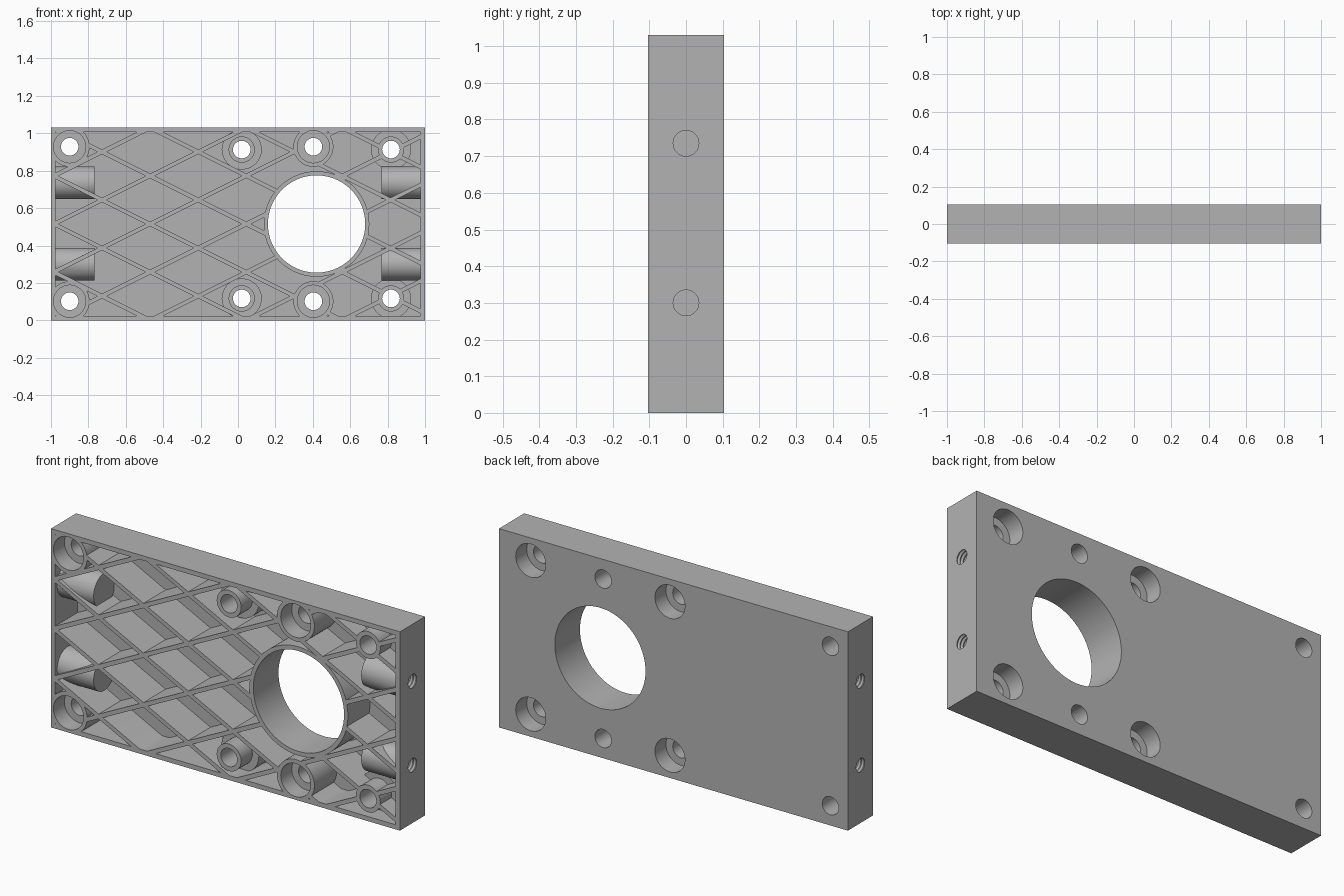
import bpy, bmesh, math
from mathutils import Matrix, Vector

cube = bpy.data.objects.get("Cube")
if cube:
    bpy.data.objects.remove(cube)

W, D, H = 2.0, 0.206, 1.03
FRONT, BACK, MID = -D / 2, D / 2, H / 2
WALL, OVER = 0.024, 0.05

grey = bpy.data.materials.new("plain_grey")
grey.use_nodes = True
COLOUR = (0.45, 0.45, 0.45, 1)
grey.diffuse_color = COLOUR
grey.node_tree.nodes["Principled BSDF"].inputs["Base Color"].default_value = COLOUR


def finish(name, bm):
    bmesh.ops.recalc_face_normals(bm, faces=bm.faces)
    mesh = bpy.data.meshes.new(name)
    bm.to_mesh(mesh)
    bm.free()
    mesh.materials.append(grey)
    obj = bpy.data.objects.new(name, mesh)
    bpy.context.collection.objects.link(obj)
    return obj


def box(name, centre, size, tilt=0):
    bm = bmesh.new()
    matrix = (Matrix.Translation(centre) @ Matrix.Rotation(tilt, 4, 'Y')
              @ Matrix.Diagonal((*size, 1)))
    bmesh.ops.create_cube(bm, size=1, matrix=matrix)
    return finish(name, bm)


def lathe(name, profile, origin, axis, sides=48):
    """Solid of revolution from (radius, distance along axis) points."""
    bm = bmesh.new()
    turn = Vector((0, 0, 1)).rotation_difference(Vector(axis)).to_matrix()
    rings = []
    for r, d in profile:
        ring = []
        for i in range(sides):
            a = math.tau * i / sides
            p = Vector((r * math.cos(a), r * math.sin(a), d))
            ring.append(bm.verts.new(turn @ p + Vector(origin)))
        rings.append(ring)
    for lo, hi in zip(rings, rings[1:]):
        for i in range(sides):
            j = (i + 1) % sides
            bm.faces.new((lo[i], lo[j], hi[j], hi[i]))
    bm.faces.new(rings[0])
    bm.faces.new(rings[-1])
    return finish(name, bm)


def combine(target, tool, operation):
    mod = target.modifiers.new("combine", 'BOOLEAN')
    mod.operation, mod.object, mod.solver = operation, tool, 'MANIFOLD'
    bpy.context.view_layer.objects.active = target
    bpy.ops.object.modifier_apply(modifier=mod.name)
    bpy.data.objects.remove(tool)


# Open-fronted shell, left long at the front and trimmed flush later
plate = box("mounting_plate", (0, -OVER / 2, MID), (W, D + OVER, H))
pocket = box("pocket", (0, -OVER - WALL, MID), (W - 2 * WALL, D + 2 * OVER, H - 2 * WALL))
combine(plate, pocket, 'DIFFERENCE')

# Diagonal lattice ribs
PITCH, NODE_X, RIB = 0.257, -0.47, 0.022
for side in (1, -1):
    for k in range(-5, 4):
        z = MID + side * (PITCH * k - 0.5 * NODE_X)
        rib = box("rib", (0, -OVER / 2, z), (2.6, D + OVER - 0.01, RIB),
                  -side * math.atan(0.5))
        combine(plate, rib, 'UNION')

# Collar of the large opening
OPEN_X, OPEN_R = 0.42, 0.26
ALONG = (0, 1, 0)
collar = lathe("collar", [(OPEN_R + 0.022, FRONT - OVER), (OPEN_R + 0.022, BACK - 0.01)],
               (OPEN_X, 0, MID), ALONG, 96)
combine(plate, collar, 'UNION')

# Bolt bosses: (x, distance from the middle height, recessed from the front)
BOLTS = [(-0.9, 0.413, True), (0.403, 0.413, True),
         (0.02, 0.398, False), (0.818, 0.398, False)]
HOLE, BORE, NECK, BOSS, DEPTH = 0.047, 0.086, 0.07, 0.107, 0.09
for x, dz, from_front in BOLTS:
    for side in (1, -1):
        if from_front:
            profile = [(BOSS, FRONT - OVER), (BOSS, BACK - 0.01)]
        else:
            step = BACK - DEPTH - WALL
            profile = [(NECK, FRONT - OVER), (NECK, step), (BOSS, step), (BOSS, BACK - 0.01)]
        combine(plate, lathe("boss", profile, (x, 0, MID + side * dz), ALONG), 'UNION')

# End bosses that carry the threaded holes
SCREW_Z = (0.30, 0.735)
for side in (1, -1):
    for z in SCREW_Z:
        boss = lathe("end_boss", [(0.087, 0.767), (0.087, 0.99)], (0, 0, z), (side, 0, 0))
        combine(plate, boss, 'UNION')

# Trim everything flush with the outer block
combine(plate, box("outer_block", (0, 0, MID), (W, D, H)), 'INTERSECT')

# Large opening
opening = lathe("opening", [(OPEN_R, -0.3), (OPEN_R, 0.3)], (OPEN_X, 0, MID), ALONG, 96)
combine(plate, opening, 'DIFFERENCE')

# Counterbored bolt holes
for x, dz, from_front in BOLTS:
    facing = 1 if from_front else -1
    profile = [(BORE, -0.2), (BORE, FRONT + DEPTH), (HOLE, FRONT + DEPTH), (HOLE, 0.2)]
    for side in (1, -1):
        hole = lathe("bolt_hole", profile, (x, 0, MID + side * dz), (0, facing, 0))
        combine(plate, hole, 'DIFFERENCE')

# Blind threaded holes in both ends
THREAD, TURNS = 0.018, 10
profile = [(0.035, 1.05), (0.035, 1.0)]
for i in range(TURNS):
    start = 1.0 - THREAD * i
    profile += [(0.041, start - THREAD / 2), (0.035, start - THREAD)]
for side in (1, -1):
    for z in SCREW_Z:
        hole = lathe("threaded_hole", profile, (0, 0, z), (side, 0, 0), 32)
        combine(plate, hole, 'DIFFERENCE')

# Smooth round walls, crisp edges
bpy.ops.object.select_all(action='DESELECT')
plate.select_set(True)
bpy.context.view_layer.objects.active = plate
bpy.ops.object.shade_smooth_by_angle(angle=math.radians(30))
